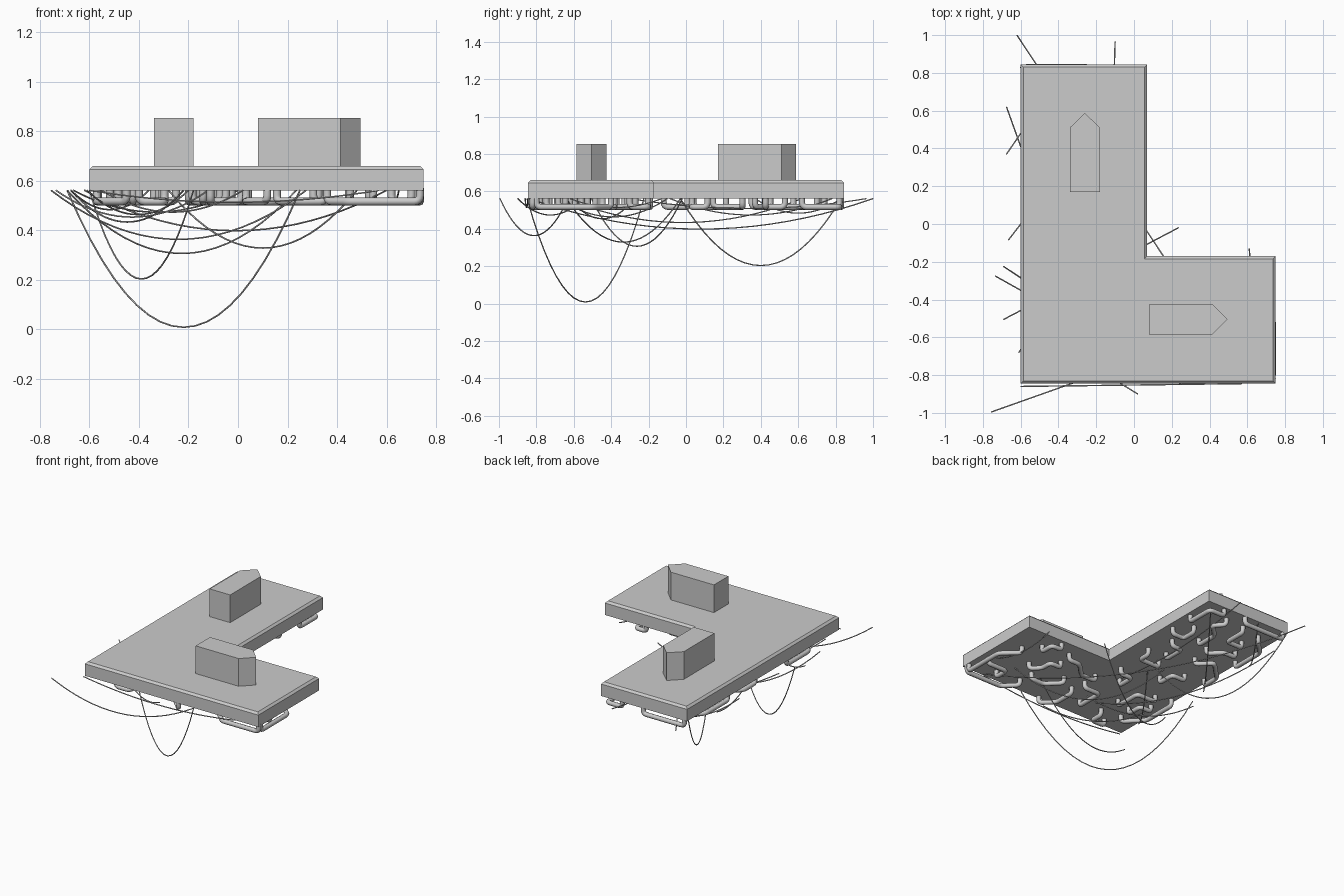
import bpy, bmesh, math, random
from mathutils import Vector

if "Cube" in bpy.data.objects:
    bpy.data.objects.remove(bpy.data.objects["Cube"])

random.seed(11)


def prism(name, outline, z0, z1, bevel=0):
    """Extruded outline, optionally chamfered round its top edge."""
    bm = bmesh.new()
    face = bm.faces.new([bm.verts.new((x, y, z0)) for x, y in outline])
    top = bmesh.ops.extrude_face_region(bm, geom=[face], use_keep_orig=True)['geom']
    bmesh.ops.translate(bm, vec=(0, 0, z1 - z0),
                        verts=[v for v in top if isinstance(v, bmesh.types.BMVert)])
    if bevel:
        edges = [e for e in bm.edges if all(abs(v.co.z - z1) < 1e-5 for v in e.verts)]
        bmesh.ops.bevel(bm, geom=edges, offset=bevel, segments=1, affect='EDGES')
    bmesh.ops.recalc_face_normals(bm, faces=bm.faces)
    me = bpy.data.meshes.new(name)
    bm.to_mesh(me)
    bm.free()
    ob = bpy.data.objects.new(name, me)
    bpy.context.collection.objects.link(ob)
    return ob


def tubes(name, paths, radius, res):
    """Round tubes swept along point lists, converted to a smooth mesh."""
    cu = bpy.data.curves.new(name, 'CURVE')
    cu.dimensions = '3D'
    cu.bevel_depth = radius
    cu.bevel_resolution = res
    cu.use_fill_caps = True
    for path in paths:
        sp = cu.splines.new('POLY')
        sp.points.add(len(path) - 1)
        for p, co in zip(sp.points, path):
            p.co = (*co, 1)
    ob = bpy.data.objects.new(name, cu)
    bpy.context.collection.objects.link(ob)
    bpy.ops.object.select_all(action='DESELECT')
    ob.select_set(True)
    bpy.context.view_layer.objects.active = ob
    bpy.ops.object.convert(target='MESH')
    bpy.ops.object.shade_smooth_by_angle(angle=math.radians(50))


def fillet(pts, r, n=4):
    """Round the inner corners of a path."""
    out = [pts[0]]
    for a, b, c in zip(pts, pts[1:], pts[2:]):
        p, q = b + (a - b).normalized() * r, b + (c - b).normalized() * r
        for i in range(n + 1):
            t = i / n
            out.append(p * (1 - t) ** 2 + b * 2 * t * (1 - t) + q * t * t)
    return out + [pts[-1]]


# L-shaped deck with chamfered top
prism("deck", [(-.60, -.845), (.75, -.845), (.75, -.17), (.07, -.17),
               (.07, .845), (-.60, .845)], .562, .66, .014)

# Two pointed blocks on the deck
prism("back_block", [(-.34, .17), (-.18, .17), (-.18, .51), (-.26, .587), (-.34, .51)],
      .655, .855)
prism("side_block", [(.08, -.585), (.415, -.585), (.495, -.505), (.415, -.425), (.08, -.425)],
      .655, .855)


# Pipes under the deck: both ends turn up into the underside
def inside(x, y):
    return -.58 < x < .735 and -.83 < y < .825 and (x < .05 or y < -.19)


flat = [[(.735, -.80), (.735, -.50), (.62, -.40)],
        [(.735, -.82), (.45, -.82), (.36, -.73)],
        [(-.57, .83), (-.25, .83)],
        [(-.08, .82), (.04, .82), (.04, .62)],
        [(-.57, .35), (-.57, .60), (-.47, .70)],
        [(-.57, -.30), (-.57, -.55), (-.45, -.67)]]
tries = 0
while len(flat) < 32 and tries < 20000:
    tries += 1
    x, y = random.uniform(-.58, .73), random.uniform(-.83, .82)
    head = random.randrange(4) * 2
    path = [(x, y)]
    for k in range(random.choice((2, 3))):
        step = random.uniform(.08, .20)
        a = math.radians(45 * head)
        x, y = x + step * math.cos(a), y + step * math.sin(a)
        path.append((x, y))
        head += random.choice((-1, 1, 2, -2))
    clear = all(math.dist(p, q) > .11 for other in flat for p in path for q in other)
    if clear and all(inside(*p) for p in path):
        flat.append(path)
pipes = []
for path in flat:
    pts = [Vector((x, y, .517)) for x, y in path]
    up = Vector((0, 0, .055))
    pipes.append(fillet([pts[0] + up] + pts + [pts[-1] + up], .025))
tubes("pipes", pipes, .016, 2)

# Sagging cables: start x, y, end x, y, lowest z
cables = [(-.755, -.995, .275, -.63, .36), (-.69, -.225, .25, -.85, .005),
          (-.60, .83, -.18, -.03, .20), (-.28, -.03, .48, -.64, .325),
          (-.69, -.505, .235, -.02, .303), (-.62, 1.0, .60, -.84, .395),
          (-.675, .62, -.22, -.65, .43), (-.675, .37, -.36, .83, .48),
          (-.665, -.085, 0, .78, .47), (-.735, -.275, -.12, -.62, .45),
          (-.10, .965, -.14, -.30, .505), (.02, -.90, -.55, -.55, .47),
          (-.60, -.86, .57, -.845, .51), (.61, -.13, .65, -.62, .51),
          (-.61, -.68, -.20, -.10, .46)]
lines = []
for x0, y0, x1, y1, low in cables:
    a, b = Vector((x0, y0, .562)), Vector((x1, y1, .562))
    lines.append([a.lerp(b, i / 20) - Vector((0, 0, (.558 - low) * 4 * (i / 20) * (1 - i / 20)))
                  for i in range(21)])
tubes("cables", lines, .0035, 1)
